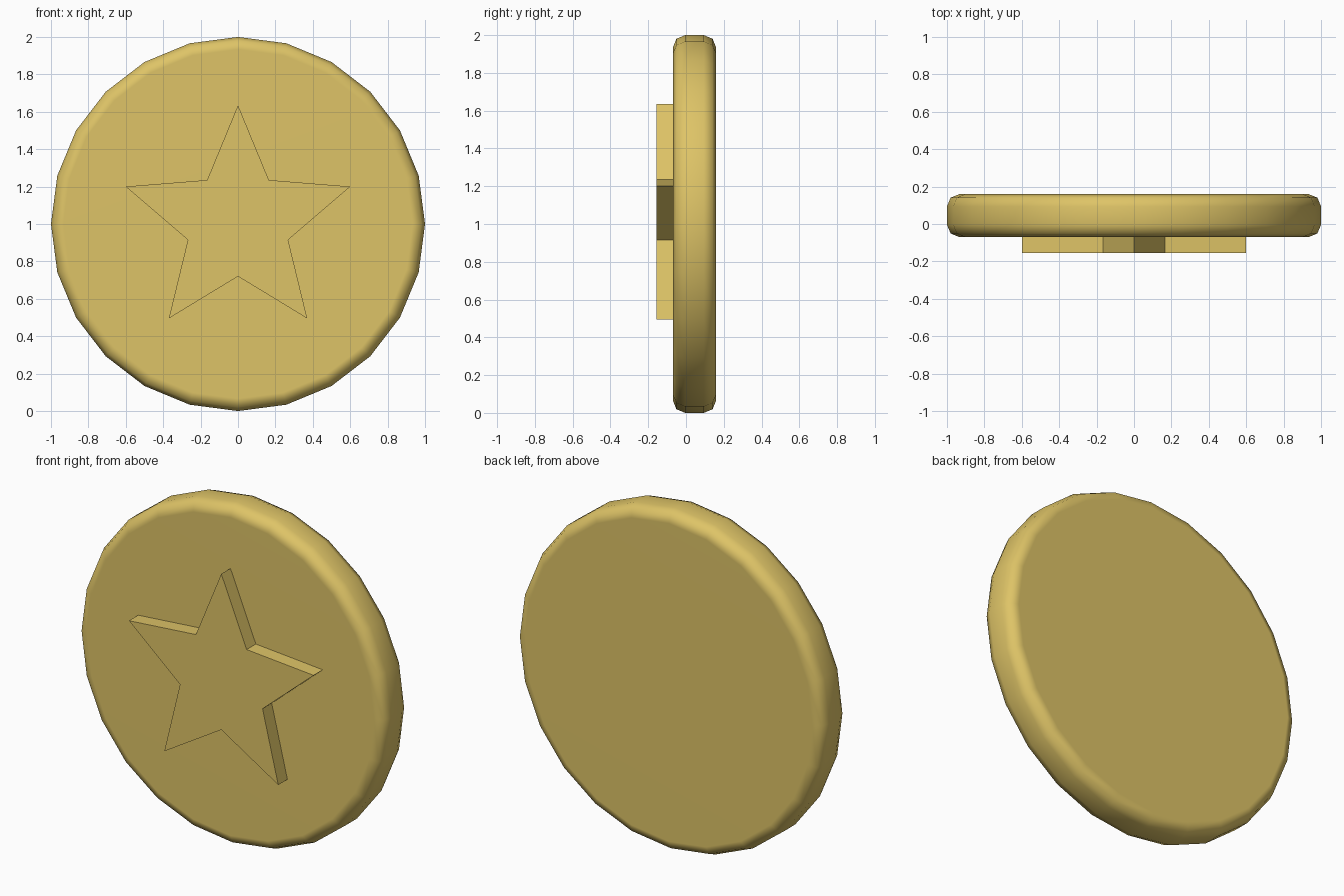
import bpy, bmesh, math
from mathutils import Matrix

cube = bpy.data.objects.get("Cube")
if cube:
    bpy.data.objects.remove(cube, do_unlink=True)

FRONT, BACK, STAR_FRONT = -0.07, 0.16, -0.155

gold = bpy.data.materials.new("gold")
gold_colour = (0.73, 0.55, 0.135, 1)
gold.diffuse_color = gold_colour
gold.use_nodes = True
gold.node_tree.nodes["Principled BSDF"].inputs["Base Color"].default_value = gold_colour


def add_object(name, bm):
    bmesh.ops.recalc_face_normals(bm, faces=bm.faces)
    mesh = bpy.data.meshes.new(name)
    bm.to_mesh(mesh)
    bm.free()
    mesh.materials.append(gold)
    obj = bpy.data.objects.new(name, mesh)
    bpy.context.collection.objects.link(obj)
    return obj


# Round coin with a softly bevelled rim
bm = bmesh.new()
placement = Matrix.Translation((0, (FRONT + BACK) / 2, 1)) @ Matrix.Rotation(math.pi / 2, 4, "X")
bmesh.ops.create_cone(bm, cap_ends=True, segments=24, radius1=1, radius2=1,
                      depth=BACK - FRONT, matrix=placement)
for face in bm.faces:
    face.smooth = True
coin = add_object("coin_disc", bm)
bevel = coin.modifiers.new("rim_bevel", "BEVEL")
bevel.width = 0.066
bevel.segments = 2
bevel.limit_method = "ANGLE"
bevel.angle_limit = math.radians(40)
normals = coin.modifiers.new("flat_faces", "WEIGHTED_NORMAL")
normals.mode = "FACE_AREA"

# Raised star, from a mirrored half outline
half = [(0.165, 1.235), (0.6, 1.2), (0.268, 0.915), (0.37, 0.495)]
outline = [(0, 1.635)] + half + [(0, 0.72)] + [(-x, z) for x, z in reversed(half)]
bm = bmesh.new()
star = bm.faces.new([bm.verts.new((x, STAR_FRONT, z)) for x, z in outline])
sides = bmesh.ops.extrude_face_region(bm, geom=[star])
back_verts = [v for v in sides["geom"] if isinstance(v, bmesh.types.BMVert)]
bmesh.ops.translate(bm, verts=back_verts, vec=(0, FRONT - STAR_FRONT + 0.01, 0))
# Extruding keeps the front face only if it is still present
if not star.is_valid:
    bm.verts.ensure_lookup_table()
    bm.faces.new([v for v in bm.verts if v not in back_verts])
add_object("raised_star", bm)
